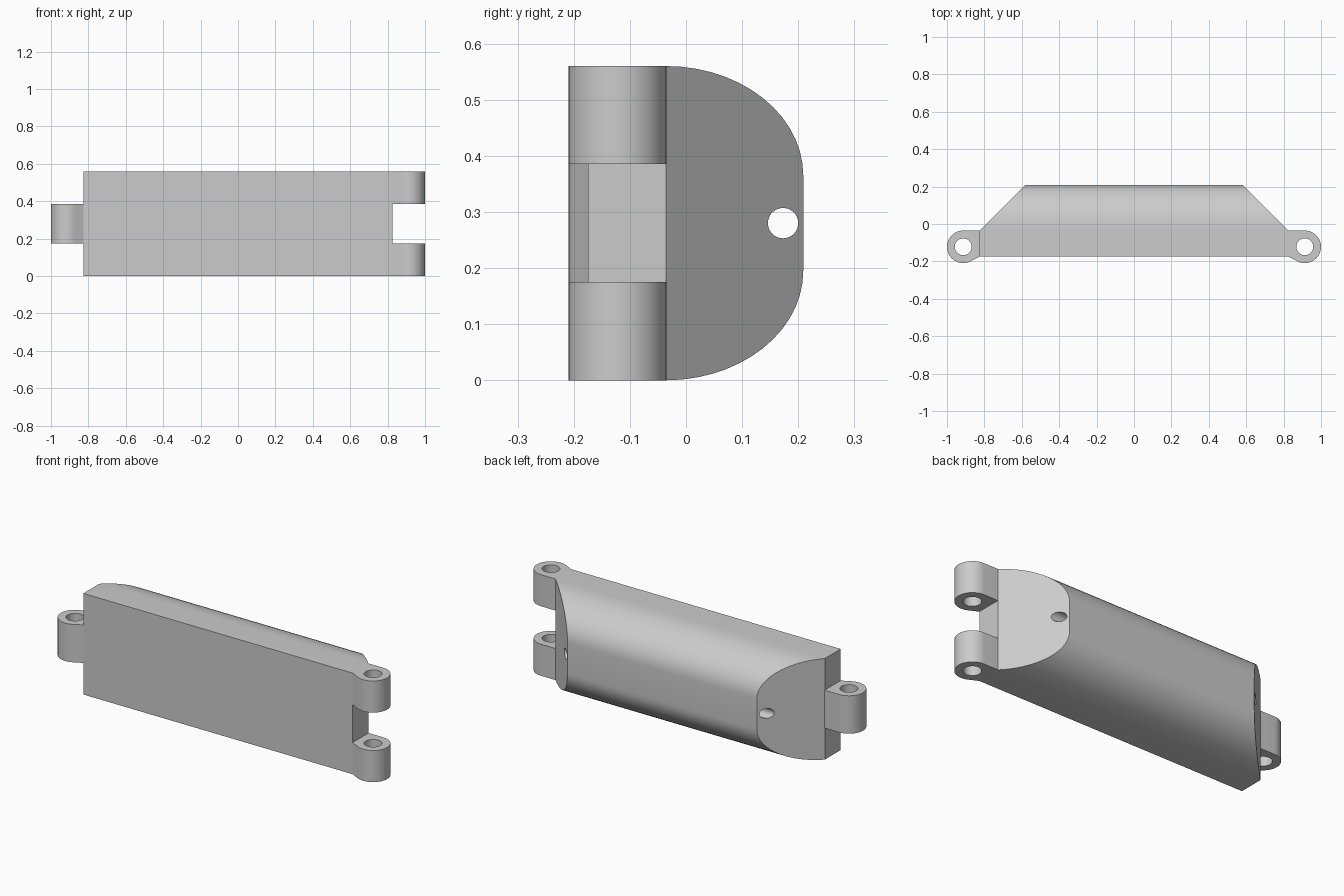
import bpy, bmesh
from math import sin, cos, pi, atan2, asin, hypot, radians

if "Cube" in bpy.data.objects:
    bpy.data.objects.remove(bpy.data.objects["Cube"])

HALF, FRONT, SHOULDER, BACK, TOP = 0.825, -0.175, -0.036, 0.209, 0.56
PIN_X, PIN_Y, KNUCKLE_R, PIN_R = 0.913, -0.122, 0.087, 0.045


def make_object(name, bm):
    bmesh.ops.recalc_face_normals(bm, faces=bm.faces)
    mesh = bpy.data.meshes.new(name)
    bm.to_mesh(mesh)
    bm.free()
    ob = bpy.data.objects.new(name, mesh)
    bpy.context.collection.objects.link(ob)
    return ob


def drill(ob, location, radius, depth, rotation=(0, 0, 0)):
    bpy.ops.mesh.primitive_cylinder_add(vertices=40, radius=radius, depth=depth,
                                        location=location, rotation=rotation)
    cutter = bpy.context.object
    cutter.hide_render = True
    mod = ob.modifiers.new("hole", 'BOOLEAN')
    mod.operation = 'DIFFERENCE'
    mod.solver = 'EXACT'
    mod.object = cutter
    bpy.ops.object.select_all(action='DESELECT')
    bpy.context.view_layer.objects.active = ob
    ob.select_set(True)
    bpy.ops.object.modifier_apply(modifier=mod.name)
    bpy.data.objects.remove(cutter, do_unlink=True)
    bpy.context.view_layer.objects.active = ob
    ob.select_set(True)
    bpy.ops.object.shade_smooth_by_angle(angle=radians(30))


# Body: D-shaped section along x, both ends cut back at 45 degrees past the shoulder
def make_body():
    steps, rz = 14, 0.195
    arc = [(SHOULDER + (BACK - SHOULDER) * sin(i / steps * pi / 2),
            rz - rz * cos(i / steps * pi / 2)) for i in range(steps + 1)]
    half = [(FRONT, 0)] + arc
    section = half + [(y, TOP - z) for y, z in reversed(half)]
    n = len(section)
    bm = bmesh.new()
    ends = [[bm.verts.new((s * (HALF - max(0, y - SHOULDER)), y, z)) for y, z in section]
            for s in (-1, 1)]
    a, b = ends
    for i in range(n):
        j = (i + 1) % n
        bm.faces.new((a[i], a[j], b[j], b[i]))
    for e in ends:
        bm.faces.new((e[0], e[1], e[n - 2], e[n - 1]))
        bm.faces.new(e[1:n - 1])
    body = make_object("body", bm)
    drill(body, (0, 0.173, TOP / 2), 0.027, 3, (0, pi / 2, 0))


# Hinge knuckle: round eye with a web that blends tangentially into the body end
def make_knuckle(name, side, z0, z1):
    dx, dy = PIN_X - HALF, PIN_Y - FRONT
    start = atan2(dy, dx) - asin(KNUCKLE_R / hypot(dx, dy)) - pi / 2
    steps = 32
    profile = [(HALF, FRONT)]
    for i in range(steps + 1):
        t = start + (pi / 2 - start) * i / steps
        profile.append((PIN_X + KNUCKLE_R * cos(t), PIN_Y + KNUCKLE_R * sin(t)))
    profile.append((HALF, PIN_Y + KNUCKLE_R))
    bm = bmesh.new()
    low = [bm.verts.new((side * x, y, z0)) for x, y in profile]
    high = [bm.verts.new((side * x, y, z1)) for x, y in profile]
    bm.faces.new(low)
    bm.faces.new(high)
    for i in range(len(low)):
        j = (i + 1) % len(low)
        bm.faces.new((low[i], low[j], high[j], high[i]))
    drill(make_object(name, bm), (side * PIN_X, PIN_Y, TOP / 2), PIN_R, 2)


make_body()
make_knuckle("left_knuckle", -1, 0.175, 0.385)
make_knuckle("right_lower_knuckle", 1, 0, 0.175)
make_knuckle("right_upper_knuckle", 1, 0.385, TOP)
